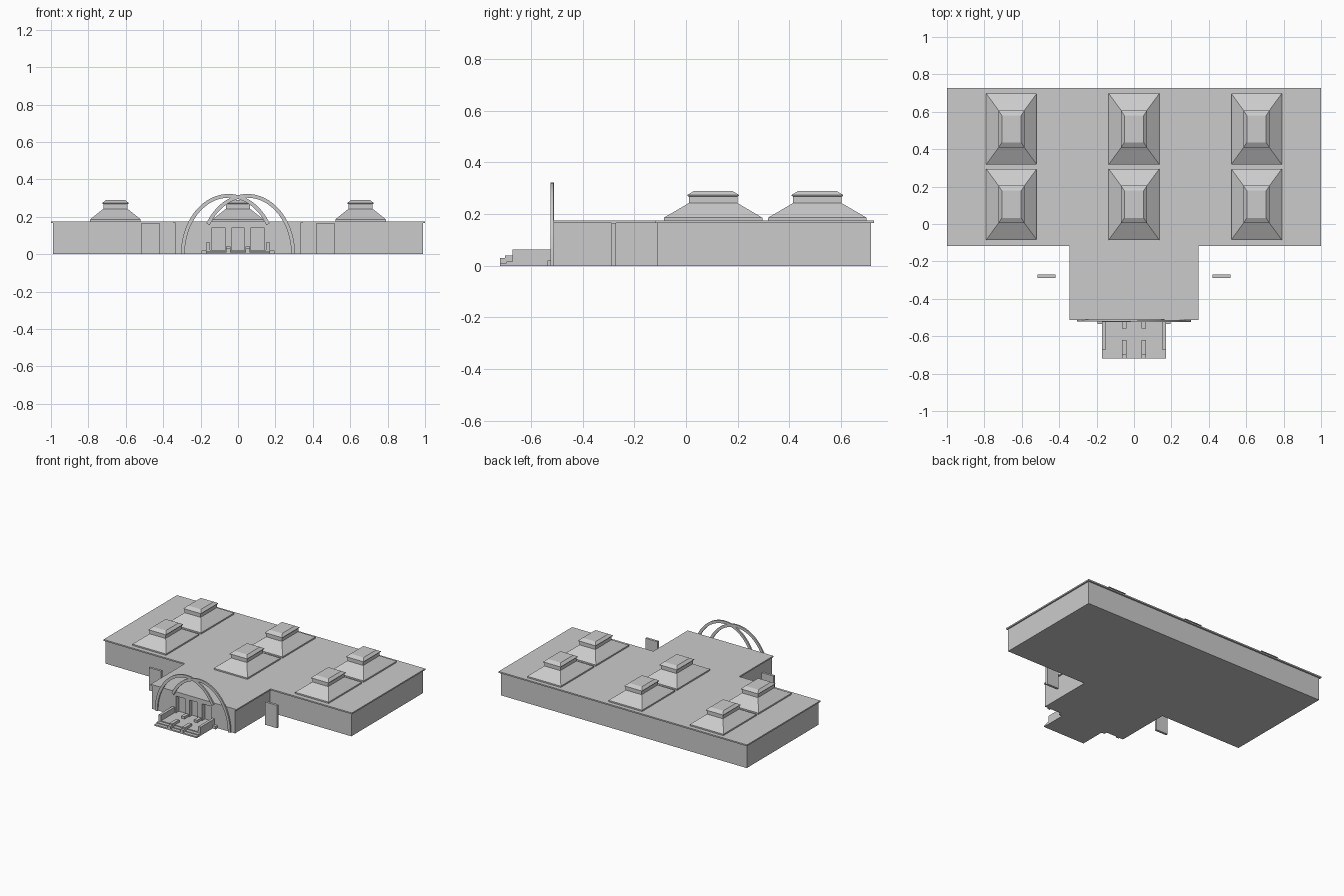
import bpy, bmesh
from math import cos, sin, pi, asin

cube = bpy.data.objects.get("Cube")
if cube:
    bpy.data.objects.remove(cube, do_unlink=True)

grey = bpy.data.materials.new("light grey")
grey.use_nodes = True
grey.diffuse_color = (0.6, 0.6, 0.6, 1)
grey.node_tree.nodes["Principled BSDF"].inputs["Base Color"].default_value = (0.6, 0.6, 0.6, 1)


def finish(name, bm):
    bmesh.ops.recalc_face_normals(bm, faces=bm.faces)
    mesh = bpy.data.meshes.new(name)
    bm.to_mesh(mesh)
    bm.free()
    mesh.materials.append(grey)
    obj = bpy.data.objects.new(name, mesh)
    bpy.context.collection.objects.link(obj)
    return obj


def box(name, x0, x1, y0, y1, z0, z1):
    bm = bmesh.new()
    for v in bmesh.ops.create_cube(bm, size=1)["verts"]:
        v.co = (x1 if v.co.x > 0 else x0, y1 if v.co.y > 0 else y0, z1 if v.co.z > 0 else z0)
    return finish(name, bm)


def prism(name, outline, z0, z1):
    """Extrude a plan outline upward."""
    bm = bmesh.new()
    face = bm.faces.new([bm.verts.new((x, y, z0)) for x, y in outline])
    up = bmesh.ops.extrude_face_region(bm, geom=[face])["geom"]
    for v in up:
        if isinstance(v, bmesh.types.BMVert):
            v.co.z = z1
    return finish(name, bm)


def t_plan(w, wing, front, step, back):
    half = [(wing, front), (wing, step), (w, step), (w, back)]
    return half + [(-x, y) for x, y in reversed(half)]


# Main building and thin overhanging roof
DOOR_BACK, FRONT = -0.48, -0.512
prism("building_walls", t_plan(0.99, 0.335, DOOR_BACK, -0.11, 0.715), 0, 0.166)
prism("roof_slab", t_plan(1.0, 0.345, -0.512, -0.118, 0.727), 0.166, 0.176)

# Front wall with three recessed doorways
piers = [(-0.335, -0.14), (-0.07, -0.033), (0.033, 0.07), (0.14, 0.335)]
for i, (a, b) in enumerate(piers):
    box(f"front_wall_pier_{i}", a, b, FRONT, DOOR_BACK, 0, 0.166)
for i in range(3):
    a, b = piers[i][1], piers[i + 1][0]
    box(f"door_lintel_{i}", a, b, FRONT, DOOR_BACK, 0.144, 0.166)
    box(f"door_sill_{i}", a, b, FRONT, DOOR_BACK, 0, 0.022)

# Stepped skylight: (half width, half depth, height) of each ring
RINGS = [(0.135, 0.19, 0.176), (0.135, 0.19, 0.186), (0.128, 0.18, 0.192),
         (0.068, 0.098, 0.24), (0.064, 0.094, 0.243), (0.064, 0.094, 0.268),
         (0.07, 0.1, 0.27), (0.07, 0.1, 0.274), (0.052, 0.073, 0.29)]


def skylight(name, cx, cy):
    bm = bmesh.new()
    loops = [[bm.verts.new((cx + sx * w, cy + sy * d, z))
              for sx, sy in ((-1, -1), (1, -1), (1, 1), (-1, 1))] for w, d, z in RINGS]
    for lo, hi in zip(loops, loops[1:]):
        for k in range(4):
            bm.faces.new((lo[k], lo[(k + 1) % 4], hi[(k + 1) % 4], hi[k]))
    bm.faces.new(loops[0])
    bm.faces.new(loops[-1])
    finish(name, bm)


for i, x in enumerate((-0.655, 0, 0.655)):
    for label, y in (("front", 0.105), ("back", 0.508)):
        skylight(f"skylight_{label}_{i}", x, y)


# Pair of crossing arches, each with one leg on the ground and one on the roof
def arch(name, side, y0, y1):
    bm = bmesh.new()
    n, end = 36, pi - asin(0.165 / 0.322)
    rings = []
    for i in range(n + 1):
        t = end * i / n
        pts = [(side * (0.05 + (0.255 - o) * cos(t)), (0.322 - o) * sin(t)) for o in (0, 0.02)]
        rings.append([bm.verts.new((x, y, z)) for (x, z), y in
                      ((pts[0], y0), (pts[0], y1), (pts[1], y1), (pts[1], y0))])
    for a, b in zip(rings, rings[1:]):
        for k in range(4):
            bm.faces.new((a[k], a[(k + 1) % 4], b[(k + 1) % 4], b[k]))
    bm.faces.new(rings[0])
    bm.faces.new(rings[-1])
    finish(name, bm)


arch("arch_left", 1, -0.524, -0.513)
arch("arch_right", -1, -0.522, -0.511)

# Entrance landing and steps
box("landing", -0.17, 0.17, -0.67, FRONT, 0, 0.022)
box("upper_step", -0.17, 0.17, -0.695, -0.67, 0, 0.016)
box("lower_step", -0.17, 0.17, -0.72, -0.695, 0, 0.01)

# Low walls flanking and dividing the steps, free-standing panels
for label, s in (("left", 1), ("right", -1)):
    def side_box(name, a, b, *rest):
        box(f"{name}_{label}", min(s * a, s * b), max(s * a, s * b), *rest)
    side_box("landing_wall", 0.15, 0.17, -0.672, FRONT, 0, 0.062)
    side_box("wall_foot", 0.17, 0.195, -0.535, FRONT, 0, 0.02)
    side_box("door_divider", 0.039, 0.063, -0.56, FRONT, 0, 0.04)
    side_box("step_divider", 0.039, 0.063, -0.7, -0.62, 0, 0.04)
    side_box("step_divider_end", 0.039, 0.063, -0.72, -0.7, 0, 0.03)
    side_box("panel", 0.42, 0.517, -0.288, -0.271, 0, 0.166)
